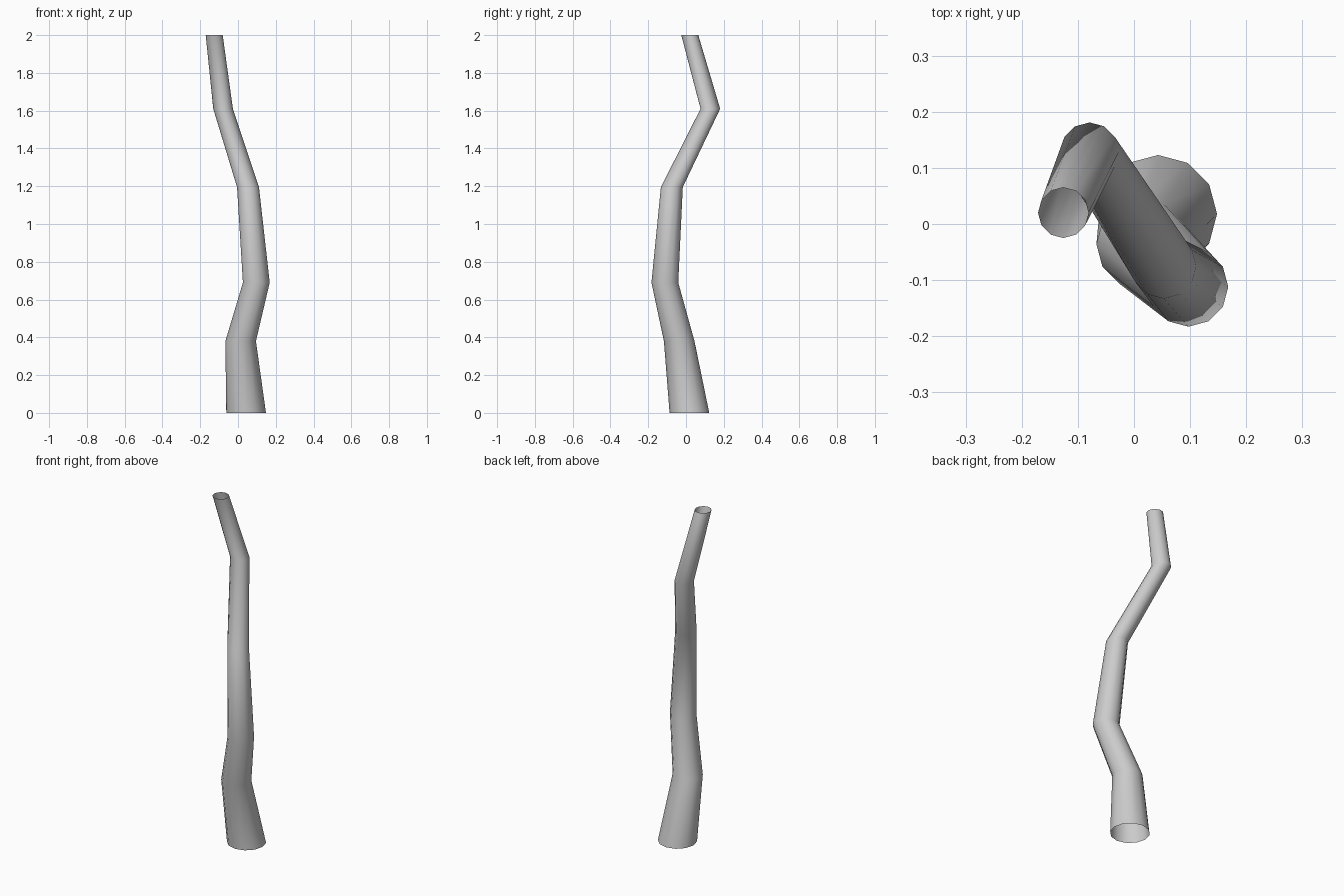
import bpy, bmesh
from math import cos, sin, tau

if "Cube" in bpy.data.objects:
    bpy.data.objects.remove(bpy.data.objects["Cube"])

SIDES = 12
# trunk rings: centre x, y, z, radius
RINGS = [
    (0.043, 0.018, 0.00, 0.105),
    (0.014, -0.036, 0.38, 0.081),
    (0.097, -0.112, 0.69, 0.071),
    (0.053, -0.075, 1.195, 0.058),
    (-0.079, 0.129, 1.61, 0.052),
    (-0.126, 0.020, 2.00, 0.045),
]

# open-ended tapering trunk, lofted ring to ring
bm = bmesh.new()
loops = [[bm.verts.new((x + r * cos(tau * i / SIDES), y + r * sin(tau * i / SIDES), z))
          for i in range(SIDES)] for x, y, z, r in RINGS]
for low, high in zip(loops, loops[1:]):
    for i in range(SIDES):
        j = (i + 1) % SIDES
        bm.faces.new((low[i], low[j], high[j], high[i])).smooth = True

mesh = bpy.data.meshes.new("trunk")
bm.to_mesh(mesh)
bm.free()
trunk = bpy.data.objects.new("trunk", mesh)
bpy.context.collection.objects.link(trunk)
